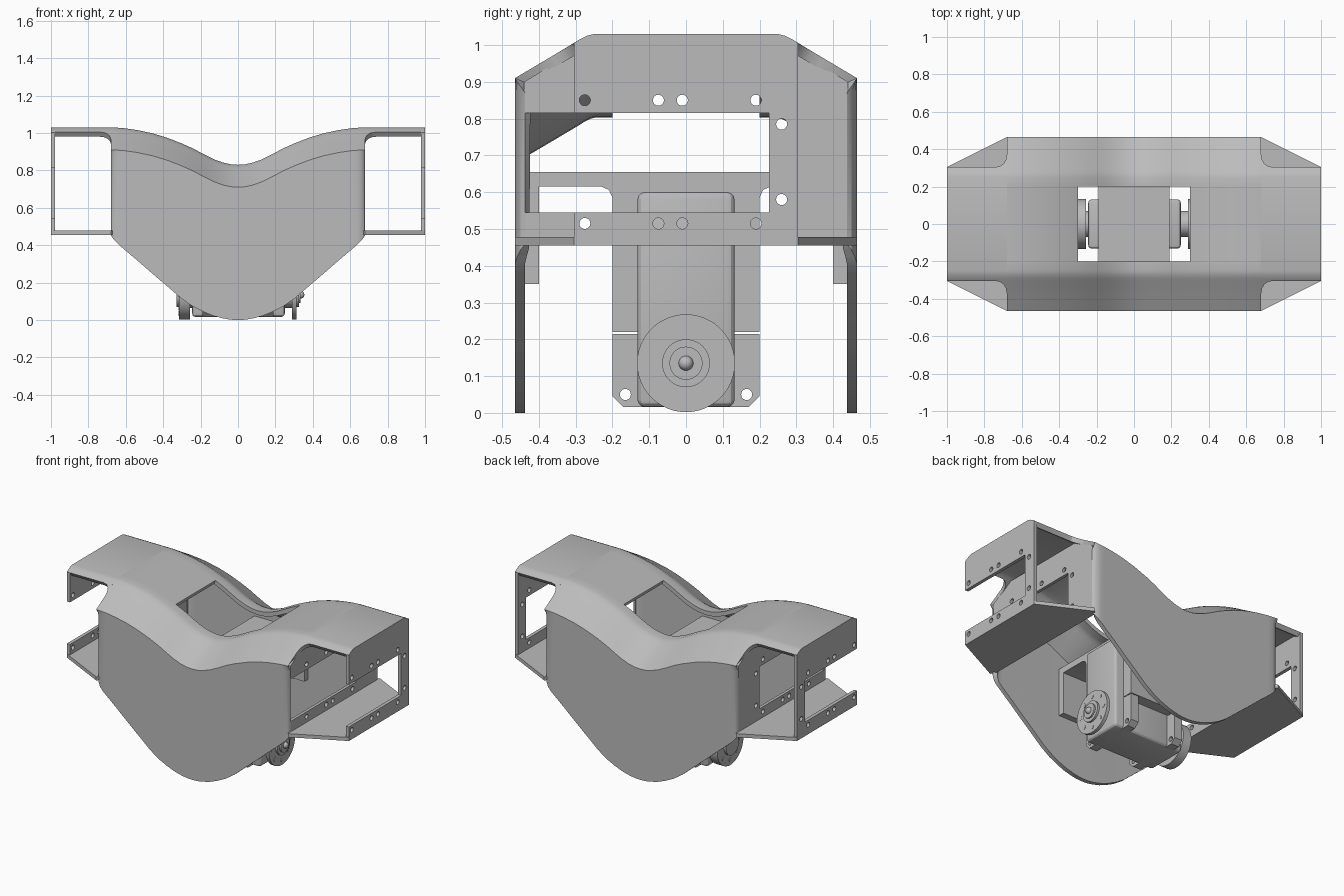
import bpy, bmesh, math
from mathutils import Matrix

if "Cube" in bpy.data.objects:
    bpy.data.objects.remove(bpy.data.objects["Cube"], do_unlink=True)

grey = bpy.data.materials.new("light_grey")
grey.use_nodes = True
grey.diffuse_color = (0.5, 0.5, 0.5, 1)
grey.node_tree.nodes["Principled BSDF"].inputs["Base Color"].default_value = (0.5, 0.5, 0.5, 1)


def make(name, bm):
    me = bpy.data.meshes.new(name)
    bm.to_mesh(me)
    bm.free()
    me.materials.append(grey)
    ob = bpy.data.objects.new(name, me)
    bpy.context.collection.objects.link(ob)
    return ob


def finish(ob, mirror=False, thick=0, cutter=None, bevel=0):
    """Add modifiers, apply them and shade smooth with sharp edges kept."""
    bpy.ops.object.select_all(action='DESELECT')
    ob.select_set(True)
    bpy.context.view_layer.objects.active = ob
    if thick:
        m = ob.modifiers.new("shell", 'SOLIDIFY')
        m.thickness, m.offset, m.use_even_offset = thick, -1, True
    if bevel:
        m = ob.modifiers.new("round", 'BEVEL')
        m.width, m.segments = bevel, 3
    if cutter:
        m = ob.modifiers.new("holes", 'BOOLEAN')
        m.operation, m.solver, m.object = 'DIFFERENCE', 'EXACT', cutter
    if mirror:
        ob.modifiers.new("mirror", 'MIRROR')
    for m in list(ob.modifiers):
        bpy.ops.object.modifier_apply(modifier=m.name)
    bpy.ops.object.shade_smooth_by_angle(angle=math.radians(28))
    return ob


def prism(name, pts, lo, hi, axis='x'):
    """Extrude a (y,z) outline along x, or an (x,y) outline along z."""
    bm = bmesh.new()
    place = (lambda a, b: (lo, a, b)) if axis == 'x' else (lambda a, b: (a, b, lo))
    f = bm.faces.new([bm.verts.new(place(a, b)) for a, b in pts])
    r = bmesh.ops.extrude_face_region(bm, geom=[f])
    d = (hi - lo, 0, 0) if axis == 'x' else (0, 0, hi - lo)
    bmesh.ops.translate(bm, vec=d, verts=[g for g in r['geom'] if isinstance(g, bmesh.types.BMVert)])
    bmesh.ops.recalc_face_normals(bm, faces=bm.faces[:])
    return make(name, bm)


def box(name, x0, x1, y, z0, z1):
    return prism(name, [(-y, z0), (y, z0), (y, z1), (-y, z1)], x0, x1)


def rods(name, spots, r, x0, x1, seg=20):
    """Cylinders along x at the given (y,z) spots."""
    bm = bmesh.new()
    for y, z in spots:
        mat = Matrix.Translation(((x0 + x1) / 2, y, z)) @ Matrix.Rotation(math.pi / 2, 4, 'Y')
        bmesh.ops.create_cone(bm, cap_ends=True, segments=seg, radius1=r, radius2=r,
                              depth=abs(x1 - x0), matrix=mat)
    return make(name, bm)


def sheet(name, rows, skip=lambda c: False):
    bm = bmesh.new()
    grid = [[bm.verts.new(p) for p in row] for row in rows]
    for a, b in zip(grid, grid[1:]):
        for j in range(len(a) - 1):
            quad = (a[j], b[j], b[j + 1], a[j + 1])
            if not skip(sum((v.co for v in quad), quad[0].co * 0) / 4):
                bm.faces.new(quad)
    loose = [v for v in bm.verts if not v.link_faces]
    bmesh.ops.delete(bm, geom=loose, context='VERTS')
    return make(name, bm)


def drop(y):
    """Height lost across the rounded shoulder and sloping side of the cover."""
    y = abs(y)
    if y > 0.305:
        return 0.025 + (y - 0.305) * 0.594
    return 0.025 * (max(0, y - 0.25) / 0.055) ** 1.6


def both(half):
    return [-y for y in half] + half[::-1]


# Main shell: x, top height, bottom height, wall half depth
STATIONS = [(0, .83, 0, .465), (.04, .833, .002, .465), (.08, .842, .009, .465),
            (.13, .86, .022, .465), (.18, .885, .042, .465), (.24, .917, .072, .465),
            (.3, .944, .113, .465), (.38, .975, .182, .465), (.46, .999, .25, .465),
            (.54, 1.016, .32, .465), (.61, 1.026, .379, .465), (.64, 1.028, .405, .465),
            (.66, 1.03, .425, .459), (.674, 1.03, .443, .45), (.68, 1.03, .458, .438)]
stations = [(-x, t, b, w) for x, t, b, w in STATIONS[:0:-1]] + STATIONS
rows = []
for x, t, b, w in stations:
    over = [(x, y, t - drop(y)) for y in both([.465, .385, .305, .29, .27, .25, .2])]
    rows.append([(x, -w, b), (x, -w, t - .16)] + over + [(x, w, t - .16), (x, w, b)])
shell = sheet("curved_shell", rows, lambda c: abs(c.x) < .3 and abs(c.y) < .2 and c.z > .6)
finish(shell, thick=.027)

# End box roofs, filleted into the shell
rows = []
for x, w in [(.68, .37), (.686, .342), (.698, .322), (.716, .309), (.74, .305), (1, .305)]:
    rows.append([(x, y, 1.03 - drop(y)) for y in both([w, .3, .29, .27, .25])])
finish(sheet("end_roofs", rows), thick=.03, mirror=True)

# End box floors, tapering outward
finish(prism("end_floors", [(.66, .44), (.68, .465), (1, .305), (1, -.305), (.68, -.465), (.66, -.44)],
             .455, .478, 'z'), mirror=True)

# Open-sided end walls with screw holes
spots = [(y, z) for z in (.85, .515) for y in (-.275, -.075, -.01, .19)] + [(.26, .785), (.26, .58)]
drill = rods("hole_cutter", spots, .015, .5, 1.2)
drill.hide_render = True


def c_wall(name, w, top, x0, x1):
    pts = [(w, .455), (-w, .455), (-w, .545), (.225, .545), (.225, .815), (-w, .815)]
    finish(prism(name, pts + top, x0, x1), cutter=drill, mirror=True)


c_wall("outer_walls", .305, [(-.305, 1.004), (-.27, 1.02), (-.25, 1.028),
                             (.25, 1.028), (.27, 1.02), (.305, 1.004)], .978, 1)
c_wall("inner_walls", .44, [(-.44, .9), (-.3, .985), (.3, .985), (.44, .9)], .66, .679)
bpy.data.objects.remove(drill, do_unlink=True)

# Bridge bracket holding the motor between the side plates
finish(prism("motor_bracket", [(-.44, .35), (-.44, .655), (.44, .655), (.44, .35), (.4, .35), (.4, .615),
                               (.23, .615), (.209, .606), (.2, .585), (-.2, .585), (-.209, .606),
                               (-.23, .615), (-.4, .615), (-.4, .35)], -.19, .19))

# Motor body
finish(box("motor_body", -.19, .19, .2, .22, .63))
finish(box("motor_core", -.245, .25, .132, .016, .6), bevel=.02)
drill = rods("lug_cutter", [(-.165, .05), (.165, .05)], .015, .05, .3)
drill.hide_render = True
finish(prism("motor_lugs", [(-.17, .016), (.17, .016), (.2, .045), (.2, .215), (-.2, .215), (-.2, .045)],
             .135, .19), cutter=drill, mirror=True)
bpy.data.objects.remove(drill, do_unlink=True)

# Output horn and idler on the motor axis
AXIS = [(0, .135)]
for name, r, x0, x1 in [("horn_neck", .07, .24, .295), ("horn_disc", .133, .29, .312),
                        ("horn_ring", .065, .31, .325), ("horn_hub", .045, .32, .335),
                        ("idler_neck", .07, -.26, -.24), ("idler_disc", .133, -.315, -.256),
                        ("idler_hub", .065, -.33, -.31)]:
    finish(rods(name, AXIS, r, x0, x1, 48))
ring = [(.1 * math.cos(k * math.pi / 4), .135 + .1 * math.sin(k * math.pi / 4)) for k in range(8)]
finish(rods("horn_screws", ring, .013, .31, .314))
finish(rods("idler_screws", ring, .013, -.317, -.314))
bm = bmesh.new()
bmesh.ops.create_uvsphere(bm, u_segments=20, v_segments=10, radius=.02,
                          matrix=Matrix.Translation((.335, 0, .135)))
finish(make("horn_screw_head", bm))
